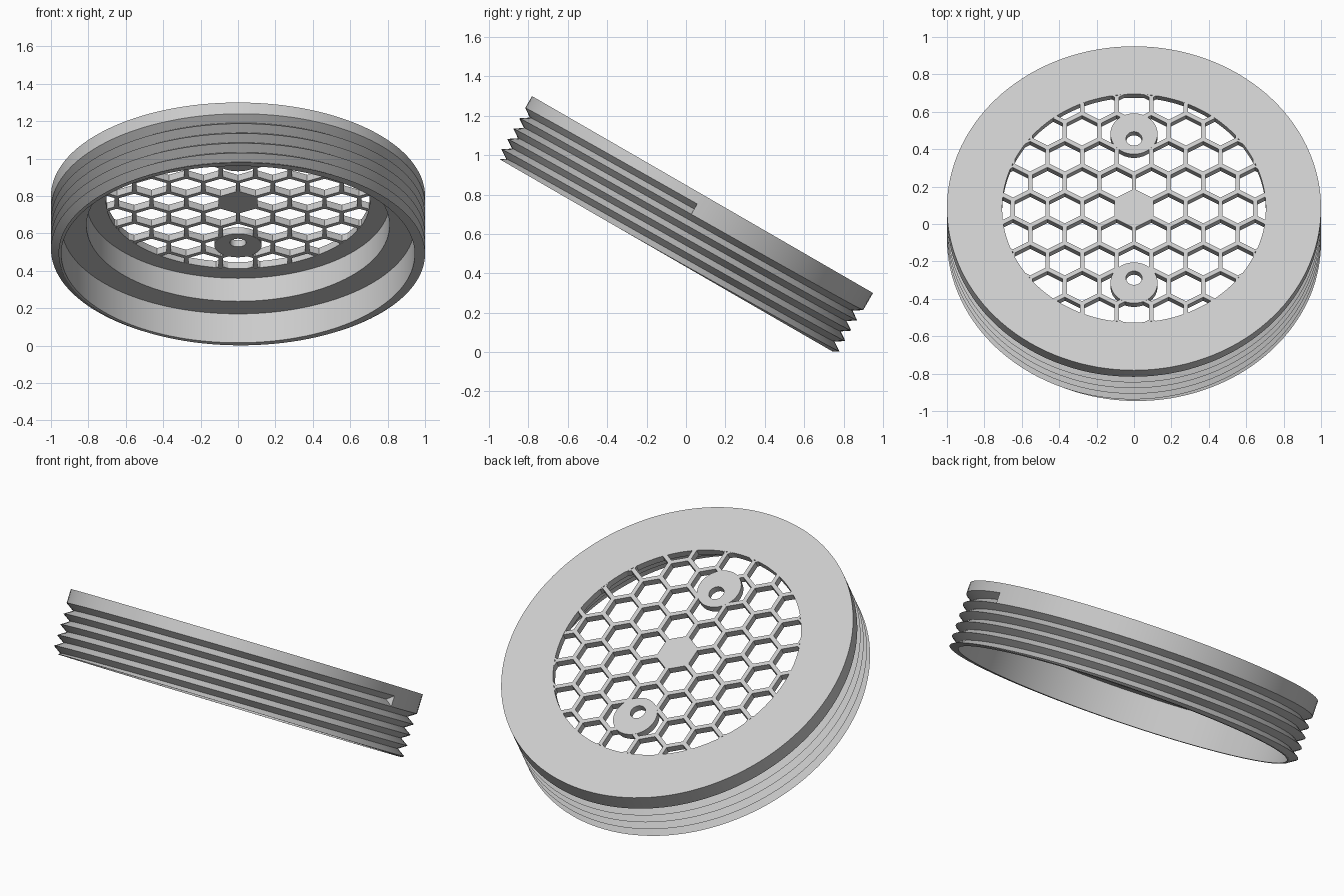
import bpy, bmesh
from math import sin, cos, pi, hypot, radians
from mathutils import Matrix

cube = bpy.data.objects.get("Cube")
if cube:
    bpy.data.objects.remove(cube, do_unlink=True)

grey = bpy.data.materials.new("light_grey")
grey.use_nodes = True
grey.diffuse_color = (0.6, 0.6, 0.6, 1)
grey.node_tree.nodes["Principled BSDF"].inputs["Base Color"].default_value = (0.6, 0.6, 0.6, 1)

# The whole cap leans 30 degrees; its local origin is the centre of the top face
TILT = Matrix.Translation((0, 0.084, 0.8)) @ Matrix.Rotation(radians(-30), 4, 'X')

HEIGHT, PLATE = 0.36, 0.04
PITCH, GROOVE, RIM = 0.0605, 0.045, 0.115
OPENING = 0.705
SEGMENTS = 128


def finish(bm, name):
    bmesh.ops.remove_doubles(bm, verts=bm.verts, dist=0.00005)
    bmesh.ops.recalc_face_normals(bm, faces=bm.faces)
    mesh = bpy.data.meshes.new(name)
    bm.to_mesh(mesh)
    bm.free()
    mesh.materials.append(grey)
    obj = bpy.data.objects.new(name, mesh)
    bpy.context.collection.objects.link(obj)
    obj.matrix_world = TILT
    bpy.ops.object.select_all(action='DESELECT')
    obj.select_set(True)
    bpy.context.view_layer.objects.active = obj
    bpy.ops.object.shade_smooth_by_angle(angle=radians(30))
    return obj


def section(turn):
    """Closed (radius, depth) section of the cap at a fraction of a turn."""
    start = RIM - PITCH * turn
    points = [(1, 0)]
    for k in range(13):
        s = min(k / 2, (HEIGHT - start) / PITCH)
        points.append((1 - GROOVE * (1 - abs(2 * (s % 1) - 1)), start + s * PITCH))
    # Stepped inside: wide bore, ledge, narrower bore, plate opening
    points += [(0.945, HEIGHT), (0.945, 0.182), (0.81, 0.182),
               (0.81, PLATE), (OPENING, PLATE), (OPENING, 0)]
    return points


# Threaded cap body with a helical V groove
bm = bmesh.new()
columns = []
for i in range(SEGMENTS + 1):
    a = 2 * pi * i / SEGMENTS
    columns.append([bm.verts.new((r * cos(a), r * sin(a), -d))
                    for r, d in section(i / SEGMENTS)])
for left, right in zip(columns, columns[1:]):
    for k in range(len(left)):
        n = (k + 1) % len(left)
        bm.faces.new((left[k], right[k], right[n], left[n]))
bm.faces.new(columns[-1][1:4])  # end wall where the groove starts
bmesh.ops.dissolve_degenerate(bm, dist=0.00001, edges=bm.edges)
finish(bm, "threaded_cap")

# Honeycomb grille with a solid middle cell; its edge is buried in the plate
CELL, BAR = 0.185, 0.024
BOSS_Y, BOSS_R = 0.46, 0.126


def hexagon(cx, cy, inradius):
    r = inradius / cos(pi / 6)
    return [(cx + r * sin(k * pi / 3), cy + r * cos(k * pi / 3)) for k in range(6)]


def under_boss(p):
    return hypot(p[0], abs(p[1]) - BOSS_Y) < BOSS_R + 0.003


bm = bmesh.new()
for row in range(-6, 7):
    for col in range(-6, 7):
        cx = (col + 0.5 * (row % 2)) * CELL
        cy = row * CELL * cos(pi / 6)
        if hypot(cx, cy) > OPENING + 0.1:
            continue
        outer = hexagon(cx, cy, CELL / 2)
        inner = hexagon(cx, cy, (CELL - BAR) / 2)
        for k in range(6):
            n = (k + 1) % 6
            if under_boss(outer[k]) and under_boss(outer[n]):
                continue
            quad = (outer[k], outer[n], inner[n], inner[k])
            bm.faces.new([bm.verts.new((x, y, -0.0005)) for x, y in quad])
        if row == 0 and col == 0:
            bm.faces.new([bm.verts.new((x, y, -0.0005)) for x, y in inner])
bmesh.ops.remove_doubles(bm, verts=bm.verts, dist=0.0001)
slab = bmesh.ops.extrude_face_region(bm, geom=bm.faces[:], use_keep_orig=True)
bmesh.ops.translate(bm, vec=(0, 0, 0.001 - PLATE),
                    verts=[v for v in slab["geom"] if isinstance(v, bmesh.types.BMVert)])
finish(bm, "honeycomb_grille")

# Two screw bosses, each with a hole set slightly towards the middle
for side, name in ((1, "back_screw_boss"), (-1, "front_screw_boss")):
    bm = bmesh.new()
    loops = []
    for r, y, z in ((BOSS_R, BOSS_Y, 0), (BOSS_R, BOSS_Y, -PLATE),
                    (0.043, 0.43, -PLATE), (0.043, 0.43, 0)):
        loops.append([bm.verts.new((r * cos(2 * pi * k / 48),
                                    side * y + r * sin(2 * pi * k / 48), z))
                      for k in range(48)])
    for a, b in zip(loops, loops[1:] + loops[:1]):
        for k in range(48):
            n = (k + 1) % 48
            bm.faces.new((a[k], a[n], b[n], b[k]))
    finish(bm, name)
